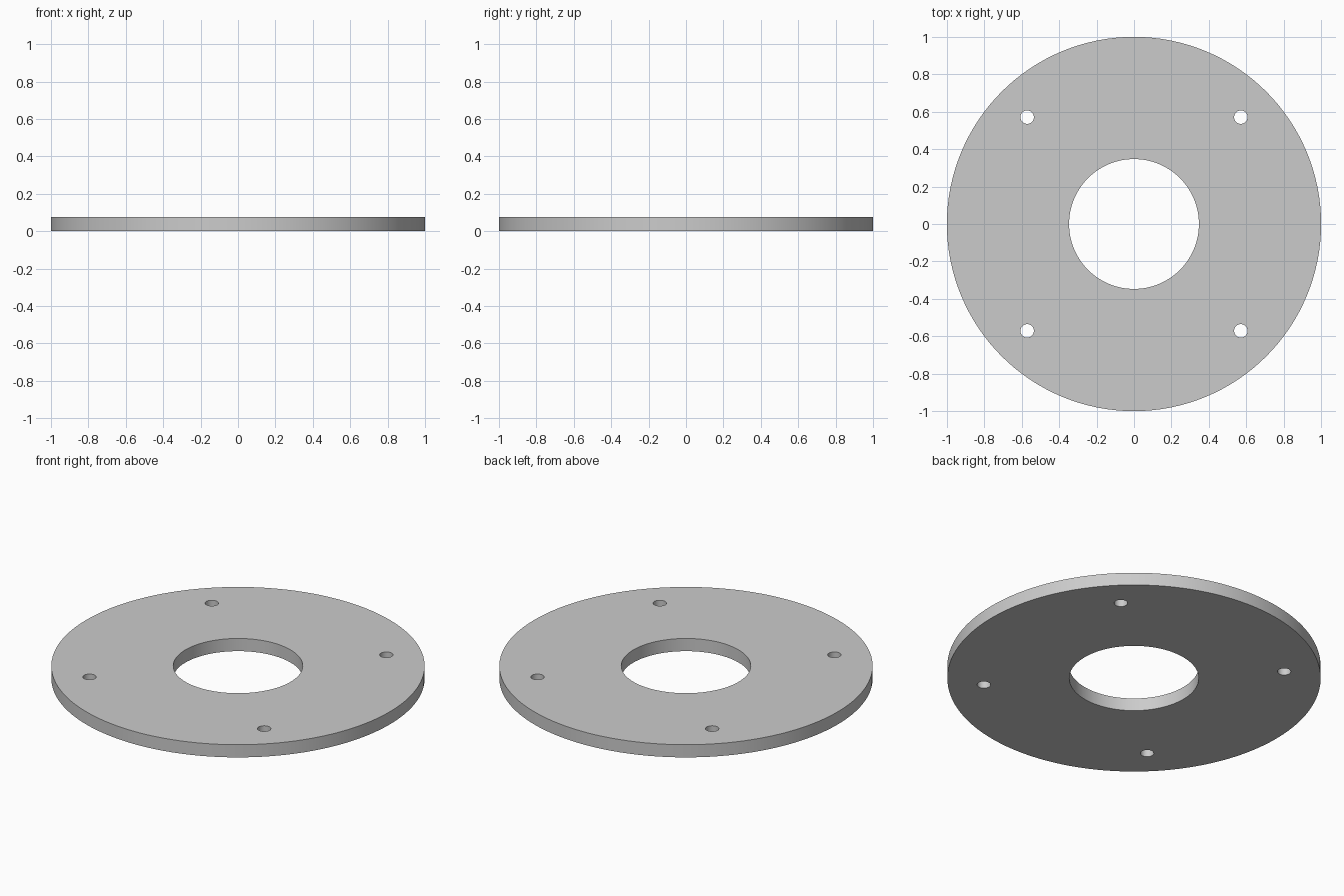
import bpy, math

if "Cube" in bpy.data.objects:
    bpy.data.objects.remove(bpy.data.objects["Cube"])

THICK = 0.075
BOLT = 0.571  # x and y offset of the bolt holes


def cylinder(name, radius, depth, x=0, y=0, sides=128):
    bpy.ops.mesh.primitive_cylinder_add(
        vertices=sides, radius=radius, depth=depth, location=(x, y, THICK / 2))
    obj = bpy.context.object
    obj.name = name
    return obj


def cut(target, cutter):
    mod = target.modifiers.new("hole", 'BOOLEAN')
    mod.operation = 'DIFFERENCE'
    mod.solver = 'EXACT'
    mod.object = cutter
    bpy.context.view_layer.objects.active = target
    bpy.ops.object.modifier_apply(modifier=mod.name)
    bpy.data.objects.remove(cutter, do_unlink=True)


# Flat round plate
plate = cylinder("flange_plate", 1.0, THICK)

# Central bore
cut(plate, cylinder("bore_cutter", 0.347, THICK * 3, sides=96))

# Four bolt holes
for sx in (-1, 1):
    for sy in (-1, 1):
        cut(plate, cylinder("bolt_cutter", 0.036, THICK * 3,
                            sx * BOLT, sy * BOLT, sides=32))

# Smooth walls, sharp rims
bpy.ops.object.select_all(action='DESELECT')
plate.select_set(True)
bpy.context.view_layer.objects.active = plate
bpy.ops.object.shade_smooth_by_angle(angle=math.radians(30))
